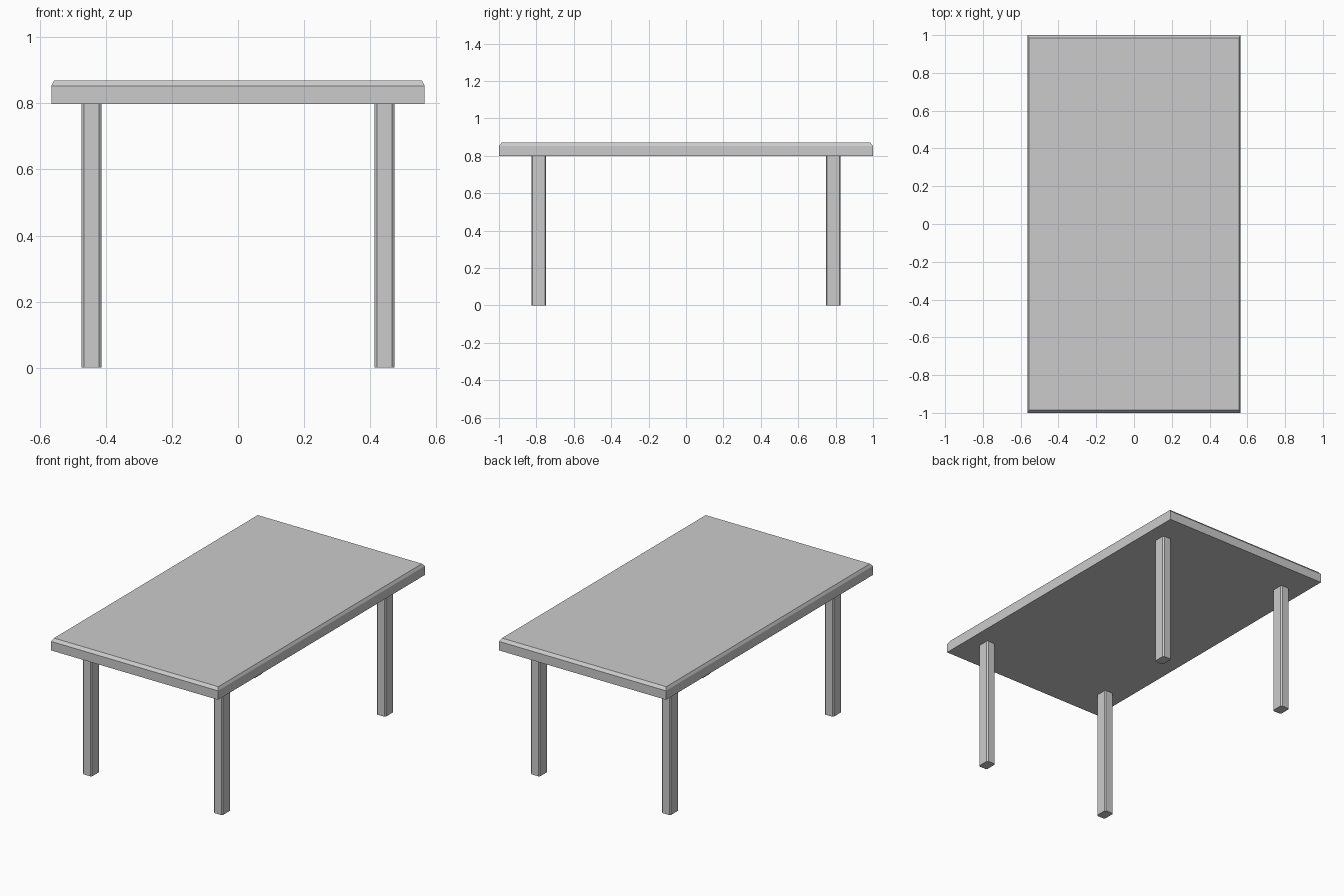
import bpy

if "Cube" in bpy.data.objects:
    bpy.data.objects.remove(bpy.data.objects["Cube"])


def loft(name, rings):
    """Flat-faced solid from matching horizontal rings, bottom to top."""
    n = len(rings[0])
    verts = [p for ring in rings for p in ring]
    faces = [tuple(reversed(range(n))),
             tuple(range(len(verts) - n, len(verts)))]
    for r in range(len(rings) - 1):
        for i in range(n):
            j = (i + 1) % n
            faces.append((r * n + i, r * n + j, (r + 1) * n + j, (r + 1) * n + i))
    mesh = bpy.data.meshes.new(name)
    mesh.from_pydata(verts, [], faces)
    obj = bpy.data.objects.new(name, mesh)
    bpy.context.collection.objects.link(obj)
    return obj


def rectangle(hx, hy, z):
    return [(-hx, -hy, z), (hx, -hy, z), (hx, hy, z), (-hx, hy, z)]


def chamfered(hx, hy, cx, cy, z):
    return [(-hx + cx, -hy, z), (hx - cx, -hy, z), (hx, -hy + cy, z), (hx, hy - cy, z),
            (hx - cx, hy, z), (-hx + cx, hy, z), (-hx, hy - cy, z), (-hx, -hy + cy, z)]


# Tabletop slab with a chamfered upper rim
loft("tabletop", [rectangle(0.565, 1.0, 0.798),
                  rectangle(0.565, 1.0, 0.853),
                  rectangle(0.556, 0.985, 0.87)])

# Four straight legs with chamfered vertical edges
for side, sx in (("left", -1), ("right", 1)):
    for end, sy in (("front", -1), ("back", 1)):
        leg = loft(f"{end}_{side}_leg", [chamfered(0.03, 0.039, 0.007, 0.006, 0.0),
                                         chamfered(0.03, 0.039, 0.007, 0.006, 0.798)])
        leg.location = (sx * 0.443, sy * 0.788, 0)
